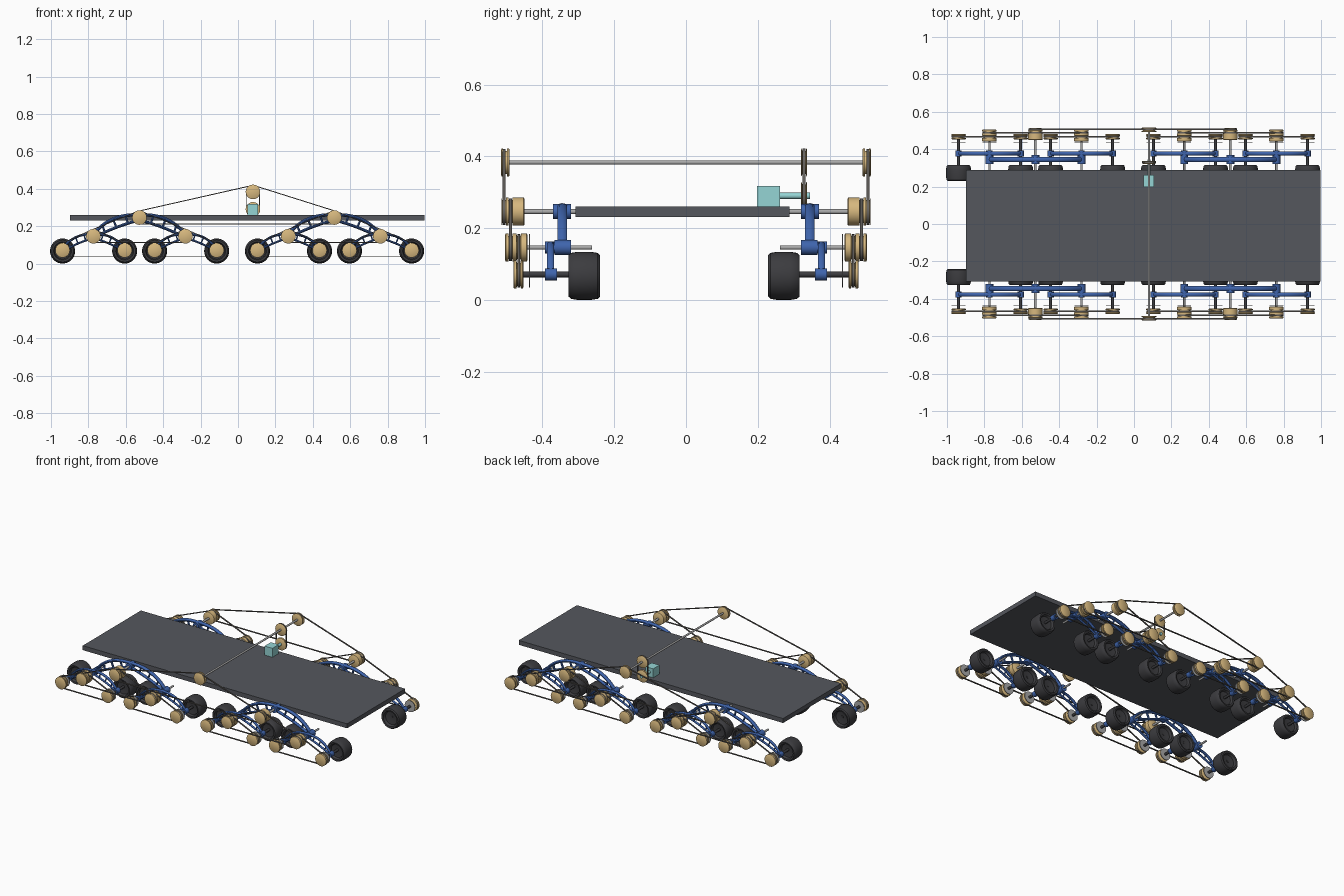
import bpy, bmesh, math
from mathutils import Vector
from mathutils.geometry import convex_hull_2d

if "Cube" in bpy.data.objects:
    bpy.data.objects.remove(bpy.data.objects["Cube"])


def material(name, rgb):
    m = bpy.data.materials.new(name)
    m.diffuse_color = (*rgb, 1)
    m.use_nodes = True
    m.node_tree.nodes["Principled BSDF"].inputs["Base Color"].default_value = m.diffuse_color
    return m


TAN = material("tan", (0.68, 0.48, 0.21))
BLUE = material("blue", (0.05, 0.13, 0.42))
RUBBER = material("rubber", (0.045, 0.045, 0.05))
DECK = material("deck_grey", (0.09, 0.095, 0.11))
CYAN = material("cyan", (0.3, 0.66, 0.66))
BELT = material("belt_grey", (0.14, 0.13, 0.12))
STEEL = material("steel", (0.4, 0.4, 0.4))


def finish(bm, name, mat):
    bmesh.ops.recalc_face_normals(bm, faces=bm.faces)
    me = bpy.data.meshes.new(name)
    bm.to_mesh(me)
    bm.free()
    me.materials.append(mat)
    ob = bpy.data.objects.new(name, me)
    bpy.context.collection.objects.link(ob)
    bpy.context.view_layer.objects.active = ob
    ob.select_set(True)
    bpy.ops.object.shade_smooth_by_angle(angle=math.radians(35))
    ob.select_set(False)
    return ob


def skin(bm, rings, cap=True):
    for a, b in zip(rings, rings[1:]):
        n = len(a)
        for i in range(n):
            bm.faces.new((a[i], a[(i + 1) % n], b[(i + 1) % n], b[i]))
    if cap:
        bm.faces.new(rings[0])
        bm.faces.new(rings[-1])


def lathe(name, profile, x, z, mat, s=1, n=28):
    """Revolve (radius, y) points round an axis along y."""
    bm = bmesh.new()
    ang = [2 * math.pi * i / n for i in range(n)]
    skin(bm, [[bm.verts.new((x + r * math.cos(a), s * y, z + r * math.sin(a)))
               for a in ang] for r, y in profile])
    return finish(bm, name, mat)


def rod(name, x, z, r, y0, y1, mat=STEEL, s=1, n=16):
    return lathe(name, [(r, y0), (r, y1)], x, z, mat, s, n)


def box(name, x, y, z, mat):
    bm = bmesh.new()
    bmesh.ops.create_cube(bm, size=1)
    for v in bm.verts:
        v.co = [lo + (c + 0.5) * (hi - lo) for c, (lo, hi) in zip(v.co, (x, y, z))]
    return finish(bm, name, mat)


def pulley(name, x, z, y0, y1, grooves, s=1, r=0.039):
    prof = [(r - 0.003, y0), (r, y0 + 0.002)]
    for g in grooves:
        prof += [(r, g - 0.006), (r - 0.007, g - 0.005), (r - 0.007, g + 0.005), (r, g + 0.006)]
    prof += [(r, y1 - 0.002), (r - 0.003, y1)]
    return lathe(name, prof, x, z, TAN, s)


def belt(name, centres, y, s=1, r=0.032, w=0.008, t=0.005):
    """Closed band wrapped round a set of pulleys."""
    bm = bmesh.new()
    dirs = [(math.cos(i * math.pi / 16), math.sin(i * math.pi / 16)) for i in range(32)]

    def loop(rad):
        return [(cx + rad * c, cz + rad * d) for cx, cz in centres for c, d in dirs]
    inner, outer = loop(r), loop(r + t)
    idx = convex_hull_2d([Vector(p) for p in outer])
    rings = [[bm.verts.new((pts[i][0], s * (y + dy), pts[i][1])) for i in idx]
             for pts, dy in ((outer, -w / 2), (outer, w / 2), (inner, w / 2), (inner, -w / 2))]
    skin(bm, rings + rings[:1], cap=False)
    return finish(bm, name, BELT)


def tube(bm, pts, y, rx, ry, n=10):
    """Sweep an ellipse along an xz path."""
    rings = []
    for i, p in enumerate(pts):
        d = (pts[min(i + 1, len(pts) - 1)] - pts[max(i - 1, 0)]).normalized()
        nrm = Vector((-d.y, d.x))
        ring = []
        for k in range(n):
            a = 2 * math.pi * k / n
            q = p + nrm * rx * math.cos(a)
            ring.append(bm.verts.new((q.x, y + ry * math.sin(a), q.y)))
        rings.append(ring)
    skin(bm, rings)


def arc(a, c, b, n=12):
    a, b, c = Vector(a), Vector(b), Vector(c)
    return [a * (1 - t) ** 2 + c * 2 * t * (1 - t) + b * t * t for t in (i / n for i in range(n + 1))]


def arched_arm(name, pivot, ends, y, s, r):
    """Two arched tubes per side joined by short struts."""
    bm = bmesh.new()
    p = Vector(pivot)
    for e in ends:
        e = Vector(e)
        dx, dz = e.x - p.x, e.y - p.y
        up = arc(p + Vector((0, r)), p + Vector((dx * 0.65, r + 0.008)), e + Vector((0, r * 0.6)))
        low = arc(p - Vector((0, r)), p + Vector((dx * 0.5, dz * 0.3 - r)), e - Vector((0, r * 0.6)))
        tube(bm, up, s * y, r * 0.65, r)
        tube(bm, low, s * y, r * 0.55, r * 0.8)
        for i in (3, 6, 9):
            tube(bm, [up[i], low[i]], s * y, r * 0.4, r * 0.5, 8)
    return finish(bm, name, BLUE)


# deck, motor and drive line
box("deck", (-0.898, 0.998), (-0.308, 0.288), (0.231, 0.26), DECK)
TOP = (0.08, 0.383)
MOTOR = (0.08, 0.29)
box("motor", (0.052, 0.108), (0.198, 0.262), (0.26, 0.318), CYAN)
rod("motor_shaft", *MOTOR, 0.009, 0.26, 0.345, CYAN)
pulley("motor_pulley", *MOTOR, 0.321, 0.337, [0.329])
pulley("drive_pulley", *TOP, 0.321, 0.337, [0.329])
belt("motor_belt", [TOP, MOTOR], 0.329, r=0.0335)
rod("top_shaft", *TOP, 0.006, -0.514, 0.514)

ROCKERS = (-0.527, 0.515)
PZ, BZ, WZ = 0.246, 0.146, 0.071
for s, side in ((-1, "front"), (1, "back")):
    pulley(side + "_top_pulley", *TOP, 0.491, 0.515, [0.504], s)
    belt(side + "_top_belt", [TOP] + [(x, PZ) for x in ROCKERS], 0.507, s)
    wheel_y = 0.24 if s < 0 else 0.229
    for rx in ROCKERS:
        # rocker pivot
        rod(side + "_rocker_shaft", rx, PZ, 0.007, 0.28, 0.512, s=s)
        pulley(side + "_rocker_pulley", rx, PZ, 0.45, 0.514, [0.489, 0.507], s)
        rod(side + "_rocker_hub", rx, PZ, 0.021, 0.32, 0.37, BLUE, s, 20)
        bogies = [(rx - 0.246, BZ), (rx + 0.246, BZ)]
        arched_arm(side + "_rocker_arm", (rx, PZ), bogies, 0.345, s, 0.014)
        belt(side + "_rocker_belt", [(rx, PZ)] + bogies, 0.489, s)
        for bx, bz in bogies:
            # bogie pivot
            rod(side + "_bogie_shaft", bx, bz, 0.006, 0.262, 0.503, s=s)
            rod(side + "_bogie_collar", bx, bz, 0.021, 0.32, 0.366, BLUE, s, 20)
            rod(side + "_bogie_hub", bx, bz, 0.017, 0.364, 0.393, BLUE, s, 20)
            rod(side + "_bogie_disc", bx, bz, 0.037, 0.435, 0.438, STEEL, s, 28)
            pulley(side + "_bogie_pulley", bx, bz, 0.442, 0.504, [0.466, 0.489], s)
            wheels = [(bx - 0.165, WZ), (bx + 0.167, WZ)]
            arched_arm(side + "_bogie_arm", (bx, bz), wheels, 0.377, s, 0.010)
            belt(side + "_bogie_belt", [(bx, bz)] + wheels, 0.466, s)
            for wx, wz in wheels:
                # axle, pulley and dished barrel wheel
                rod(side + "_axle", wx, wz, 0.008, wheel_y + 0.02, 0.478, RUBBER, s)
                rod(side + "_axle_hub", wx, wz, 0.017, 0.36, 0.393, BLUE, s, 20)
                rod(side + "_axle_disc", wx, wz, 0.037, 0.435, 0.438, STEEL, s, 28)
                pulley(side + "_wheel_pulley", wx, wz, 0.453, 0.481, [0.466], s)
                prof = [(0.012, 0.022), (0.042, 0.018), (0.048, 0.002), (0.058, 0), (0.064, 0.006),
                        (0.067, 0.025), (0.067, 0.062), (0.064, 0.08), (0.058, 0.087),
                        (0.048, 0.085), (0.042, 0.07), (0.012, 0.066)]
                lathe(side + "_wheel", [(r, y + wheel_y) for r, y in prof], wx, wz - 0.004, RUBBER, s, 32)
